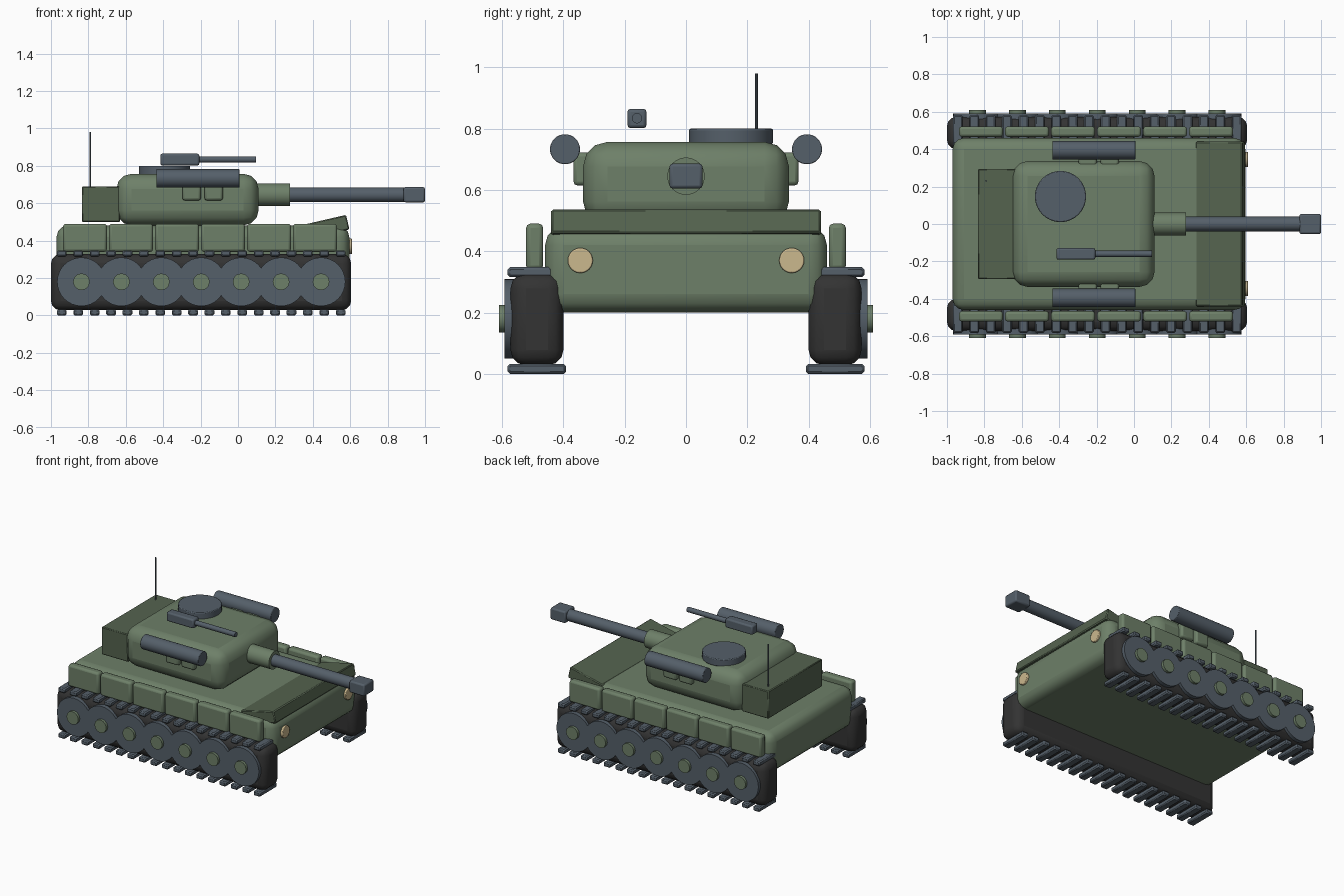
import bpy, math

old = bpy.data.objects.get("Cube")
if old:
    bpy.data.objects.remove(old, do_unlink=True)


def material(name, rgb):
    m = bpy.data.materials.new(name)
    m.use_nodes = True
    m.diffuse_color = (*rgb, 1)
    m.node_tree.nodes["Principled BSDF"].inputs["Base Color"].default_value = (*rgb, 1)
    return m


GREEN = material("olive green", (0.155, 0.215, 0.14))
DARK = material("dark green", (0.09, 0.125, 0.078))
STEEL = material("blue grey steel", (0.09, 0.115, 0.142))
RUBBER = material("dark rubber", (0.033, 0.033, 0.033))
CREAM = material("cream lamp", (0.6, 0.48, 0.27))


def finish(ob, name, mat, bevel=0, segments=2):
    ob.name = name
    ob.data.materials.append(mat)
    bpy.ops.object.transform_apply(location=False, rotation=True, scale=True)
    if bevel:
        mod = ob.modifiers.new("Rounded edges", "BEVEL")
        mod.width, mod.segments = bevel, segments
        mod.limit_method = "ANGLE"
    bpy.ops.object.shade_smooth_by_angle(angle=math.radians(35))
    return ob


def box(name, mat, x, y, z, bevel=0, segments=2, tilt=0):
    """Box from (low, high) ranges on each axis."""
    mid = [(a + b) / 2 for a, b in (x, y, z)]
    bpy.ops.mesh.primitive_cube_add(size=1, location=mid, rotation=(0, tilt, 0))
    ob = bpy.context.object
    ob.scale = [b - a for a, b in (x, y, z)]
    return finish(ob, name, mat, bevel, segments)


def cylinder(name, mat, axis, radius, span, centre, sides=32, bevel=0):
    """Cylinder along an axis; centre gives the other two coordinates."""
    i = "xyz".index(axis)
    loc = list(centre)
    loc.insert(i, sum(span) / 2)
    turn = {"x": (0, math.pi / 2, 0), "y": (math.pi / 2, 0, 0), "z": (0, 0, 0)}[axis]
    bpy.ops.mesh.primitive_cylinder_add(vertices=sides, radius=radius,
                                        depth=abs(span[1] - span[0]), location=loc, rotation=turn)
    return finish(bpy.context.object, name, mat, bevel)


def side_range(s, a, b):
    return (a, b) if s > 0 else (-b, -a)


# Hull and raised front plate
box("hull", GREEN, (-0.97, 0.595), (-0.46, 0.46), (0.2, 0.48), 0.06, 3)
box("front_plate", DARK, (0.335, 0.59), (-0.44, 0.44), (0.43, 0.51), 0.006, 1, math.radians(-13))

# Turret, rear bin, hatch and aerial
box("turret", GREEN, (-0.65, 0.11), (-0.336, 0.336), (0.482, 0.757), 0.08, 3)
box("rear_bin", DARK, (-0.835, -0.63), (-0.295, 0.295), (0.5, 0.69), 0.005, 1)
cylinder("hatch", STEEL, "z", 0.137, (0.75, 0.8), (-0.393, 0.147), bevel=0.005)
cylinder("aerial", STEEL, "z", 0.005, (0.68, 0.98), (-0.79, 0.23), 8)

# Main gun
cylinder("gun_collar", GREEN, "x", 0.061, (0.08, 0.278), (0, 0.645))
cylinder("gun_barrel", STEEL, "x", 0.039, (0.25, 0.9), (0, 0.645), 24)
box("muzzle", STEEL, (0.885, 1.0), (-0.054, 0.054), (0.605, 0.686), 0.01)

# Roof machine gun
box("roof_gun_body", STEEL, (-0.415, -0.207), (-0.191, -0.129), (0.802, 0.865), 0.01)
cylinder("roof_gun_barrel", STEEL, "x", 0.017, (-0.22, 0.097), (-0.16, 0.834), 12)

for s, side in ((1, "left"), (-1, "right")):
    # Tube launcher on two brackets
    cylinder(f"{side}_tube", STEEL, "x", 0.049, (-0.437, 0.008), (s * 0.395, 0.733), bevel=0.003)
    for n, x in enumerate((-0.248, -0.13)):
        box(f"{side}_tube_bracket_{n}", GREEN, (x - 0.049, x + 0.049),
            side_range(s, 0.31, 0.367), (0.615, 0.722), 0.012)

    # Headlight
    cylinder(f"{side}_headlight", CREAM, "x", 0.041, (0.575, 0.61), (s * 0.345, 0.37), 24, 0.004)

    # Armour skirts
    for n in range(6):
        x = -0.818 + n * 0.246
        box(f"{side}_skirt_{n}", GREEN, (x - 0.117, x + 0.117),
            side_range(s, 0.466, 0.522), (0.34, 0.49), 0.014)

    # Track belt and its pads
    box(f"{side}_track", RUBBER, (-1.0, 0.605), side_range(s, 0.4, 0.573), (0.028, 0.328), 0.05, 3)
    for n in range(18):
        x = -0.942 + n * 0.0877
        for level, z in (("lower", 0), ("upper", 0.316)):
            box(f"{side}_{level}_pad_{n}", STEEL, (x - 0.026, x + 0.026),
                side_range(s, 0.392, 0.582), (z, z + 0.032), 0.007, 1)

    # Road wheels and hubs
    for n in range(7):
        x = -0.837 + n * 0.2135
        cylinder(f"{side}_wheel_{n}", STEEL, "y", 0.13, (s * 0.54, s * 0.592), (x, 0.18))
        cylinder(f"{side}_hub_{n}", GREEN, "y", 0.045, (s * 0.57, s * 0.61), (x, 0.18), 12)
